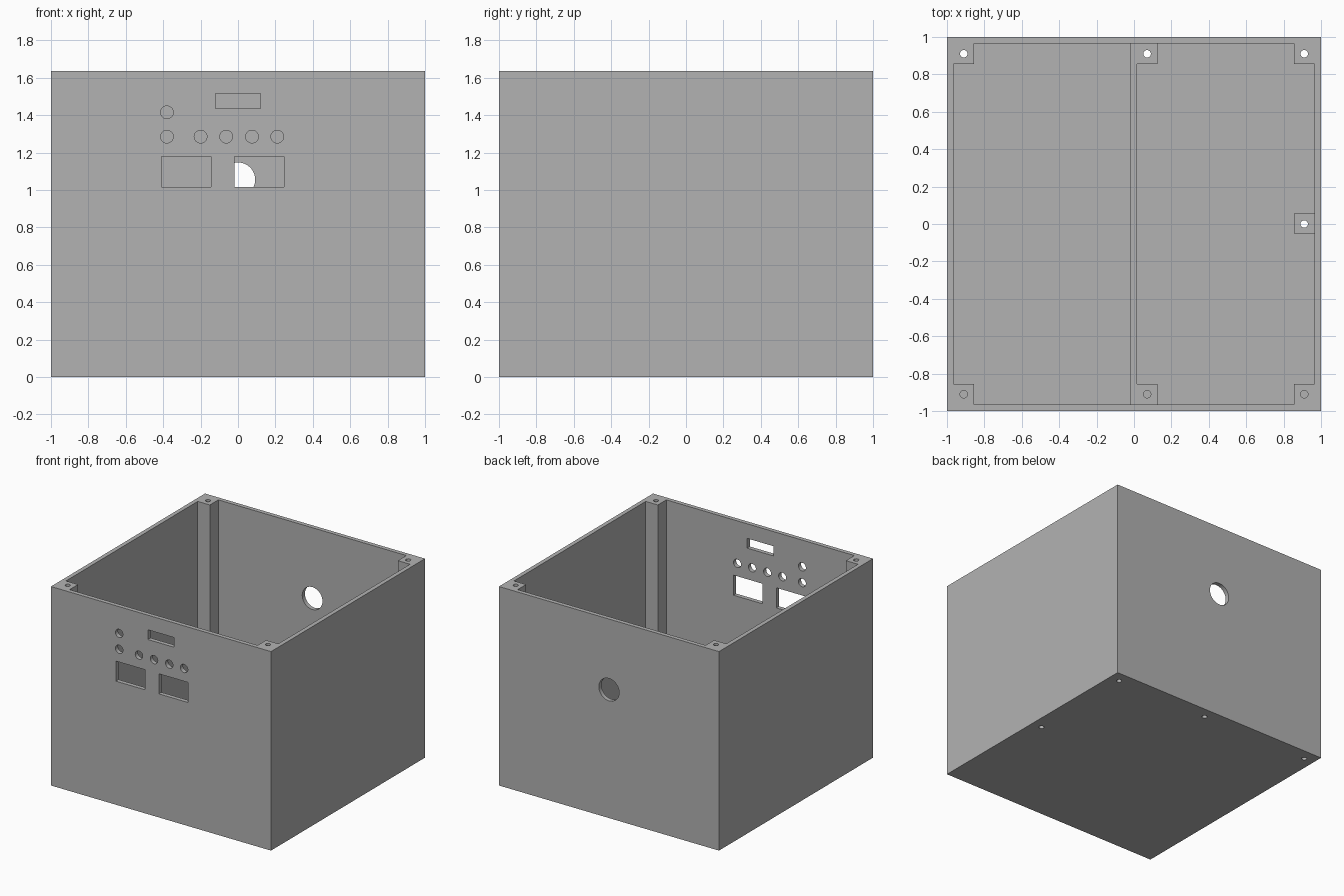
import bpy, bmesh
from mathutils import Matrix, Vector

WALL, HEIGHT, FLOOR = 0.965, 1.635, 0.035   # inner wall face, box height, floor thickness
POST = 0.855                                # inner face of the screw posts
DIVIDER_TOP = 0.55

if "Cube" in bpy.data.objects:
    bpy.data.objects.remove(bpy.data.objects["Cube"], do_unlink=True)

grey = bpy.data.materials.new("plain_grey")
grey.use_nodes = True
grey.diffuse_color = (0.448, 0.448, 0.448, 1)
grey.node_tree.nodes["Principled BSDF"].inputs["Base Color"].default_value = grey.diffuse_color


def finish(name, bm):
    mesh = bpy.data.meshes.new(name)
    bmesh.ops.recalc_face_normals(bm, faces=bm.faces[:])
    bm.to_mesh(mesh)
    bm.free()
    mesh.materials.append(grey)
    obj = bpy.data.objects.new(name, mesh)
    bpy.context.collection.objects.link(obj)
    return obj


def block(name, x, y, z):
    """Box given by its (low, high) range on each axis."""
    bm = bmesh.new()
    bmesh.ops.create_cube(bm, size=1)
    for v in bm.verts:
        v.co = Vector([r[0] if c < 0 else r[1] for c, r in zip(v.co, (x, y, z))])
    return finish(name, bm)


def rod(name, start, end, radius, sides=32):
    """Cylinder between two points."""
    a, b = Vector(start), Vector(end)
    turn = (b - a).to_track_quat('Z', 'Y').to_matrix().to_4x4()
    bm = bmesh.new()
    bmesh.ops.create_cone(bm, cap_ends=True, segments=sides, radius1=radius, radius2=radius,
                          depth=(b - a).length, matrix=Matrix.Translation((a + b) / 2) @ turn)
    return finish(name, bm)


def combine(target, tool, operation):
    """Apply a boolean and remove the helper."""
    tool.hide_render = True
    mod = target.modifiers.new(operation, 'BOOLEAN')
    mod.operation, mod.object, mod.solver = operation, tool, 'EXACT'
    bpy.context.view_layer.objects.active = target
    bpy.ops.object.modifier_apply(modifier=mod.name)
    bpy.data.objects.remove(tool, do_unlink=True)


# Outer box
box = block("enclosure", (-1, 1), (-1, 1), (0, HEIGHT))

# Cavity with notched corners, leaving full-height corner posts
bm = bmesh.new()
outline = []
for sx, sy in ((1, 1), (-1, 1), (-1, -1), (1, -1)):
    corner = [(sx * WALL, sy * POST), (sx * POST, sy * POST), (sx * POST, sy * WALL)]
    outline += corner if sx == sy else corner[::-1]
face = bm.faces.new([bm.verts.new((x, y, FLOOR)) for x, y in outline])
top = bmesh.ops.extrude_face_region(bm, geom=[face])
bmesh.ops.translate(bm, vec=(0, 0, HEIGHT),
                    verts=[g for g in top["geom"] if isinstance(g, bmesh.types.BMVert)])
combine(box, finish("cavity", bm), 'DIFFERENCE')

# Low divider and inner screw posts
low = (0.02, DIVIDER_TOP)
combine(box, block("divider", (-0.02, 0.015), (-0.98, 0.98), low), 'UNION')
for s in (1, -1):
    combine(box, block("middle_post", (0, 0.125), sorted((s * POST, s * 0.98)), low), 'UNION')
combine(box, block("side_post", (POST, 0.98), (-0.05, 0.055), low), 'UNION')

# Screw holes: open through the floor at the back and side, blind at the front
for x, y in ((-0.91, 0.91), (0.07, 0.91), (0.91, 0.91), (0.91, 0),
             (-0.91, -0.91), (0.07, -0.91), (0.91, -0.91)):
    bottom = FLOOR if y < 0 else -0.1
    combine(box, rod("screw_hole", (x, y, bottom), (x, y, 2), 0.02, 24), 'DIFFERENCE')

# Front panel: display slot, two windows and round button holes
front = (-1.1, -0.9)
for x, z in (((-0.12, 0.12), (1.435, 1.515)),
             ((-0.41, -0.145), (1.015, 1.18)),
             ((-0.02, 0.245), (1.015, 1.18))):
    combine(box, block("panel_window", x, front, z), 'DIFFERENCE')
for x, z in ((-0.38, 1.415), (-0.38, 1.285), (-0.2, 1.285),
             (-0.063, 1.285), (0.075, 1.285), (0.21, 1.285)):
    combine(box, rod("button_hole", (x, front[0], z), (x, front[1], z), 0.034), 'DIFFERENCE')

# Cable hole in the back
combine(box, rod("cable_hole", (0, 0.9, 1.055), (0, 1.1, 1.055), 0.092, 48), 'DIFFERENCE')

# Smooth hole walls, sharp edges elsewhere
bpy.ops.object.select_all(action='DESELECT')
box.select_set(True)
bpy.context.view_layer.objects.active = box
bpy.ops.object.shade_smooth_by_angle(angle=0.5)
